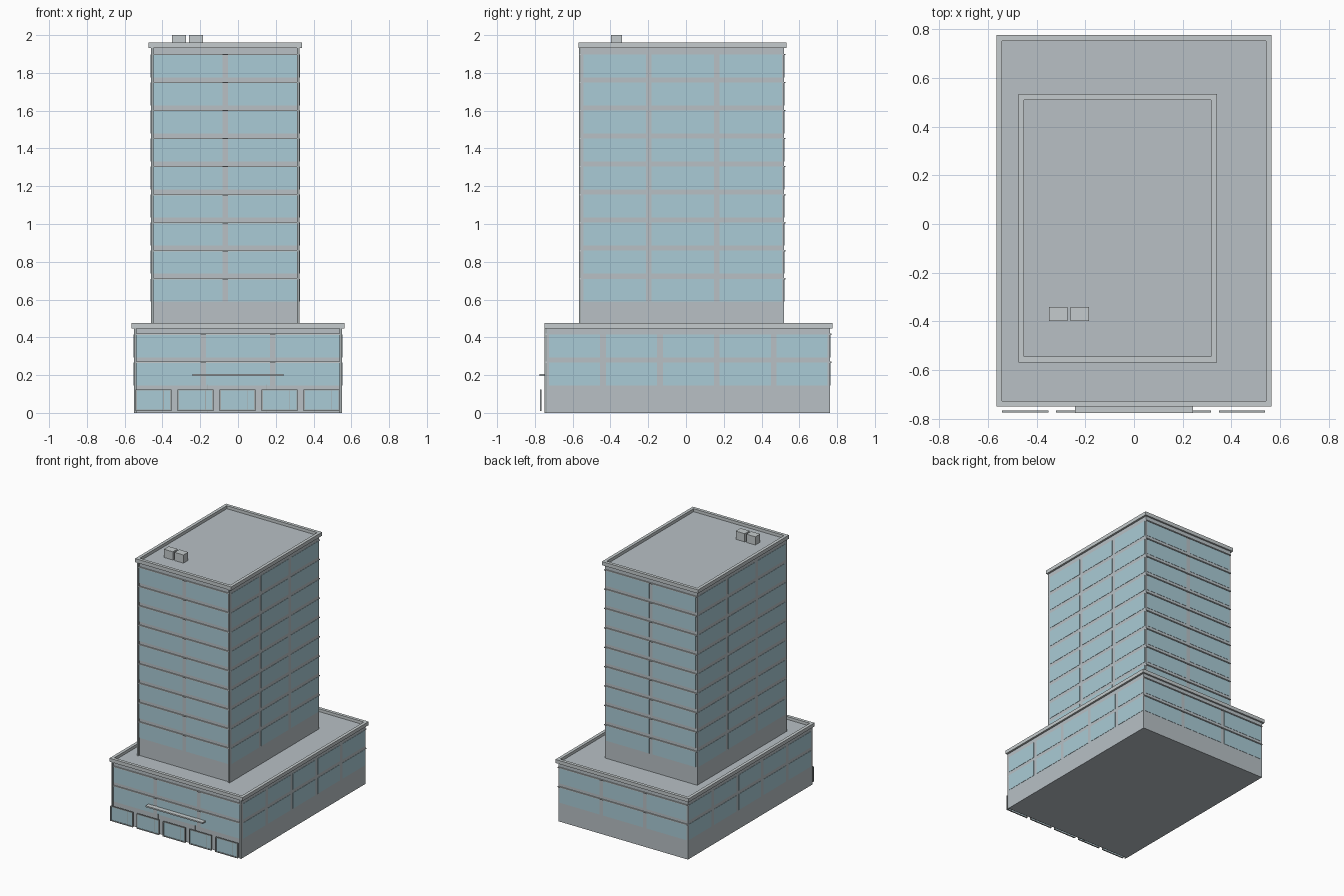
import bpy
import bmesh
from mathutils import Vector

if "Cube" in bpy.data.objects:
    bpy.data.objects.remove(bpy.data.objects["Cube"])


def material(name, rgb):
    m = bpy.data.materials.new(name)
    m.diffuse_color = (*rgb, 1)
    m.use_nodes = True
    m.node_tree.nodes["Principled BSDF"].inputs["Base Color"].default_value = m.diffuse_color
    return m


WALL = material("wall_grey", (0.48, 0.53, 0.56))
GLASS = material("window_blue", (0.40, 0.60, 0.67))
TRIM = material("trim_grey", (0.56, 0.60, 0.61))
DARK = material("frame_grey", (0.38, 0.42, 0.43))


def boxes(name, bounds, mat):
    """One object made of boxes, each given as x0, x1, y0, y1, z0, z1."""
    bm = bmesh.new()
    for x0, x1, y0, y1, z0, z1 in bounds:
        verts = bmesh.ops.create_cube(bm, size=1)["verts"]
        bmesh.ops.scale(bm, verts=verts, vec=(x1 - x0, y1 - y0, z1 - z0))
        bmesh.ops.translate(bm, verts=verts, vec=Vector((x0 + x1, y0 + y1, z0 + z1)) / 2)
    mesh = bpy.data.meshes.new(name)
    bm.to_mesh(mesh)
    bm.free()
    mesh.materials.append(mat)
    ob = bpy.data.objects.new(name, mesh)
    bpy.context.collection.objects.link(ob)
    return ob


def parapet(name, x0, x1, y0, y1, z0, z1, t):
    """Square-section rim mitred round a roof."""
    bm = bmesh.new()
    rings = []
    for d, z in ((0, z0), (0, z1), (t, z1), (t, z0)):
        rings.append([bm.verts.new(p) for p in (
            (x0 + d, y0 + d, z), (x1 - d, y0 + d, z),
            (x1 - d, y1 - d, z), (x0 + d, y1 - d, z))])
    for i in range(4):
        a, b = rings[i], rings[(i + 1) % 4]
        for j in range(4):
            k = (j + 1) % 4
            bm.faces.new((a[j], a[k], b[k], b[j]))
    bmesh.ops.recalc_face_normals(bm, faces=bm.faces)
    mesh = bpy.data.meshes.new(name)
    bm.to_mesh(mesh)
    bm.free()
    mesh.materials.append(TRIM)
    bpy.context.collection.objects.link(bpy.data.objects.new(name, mesh))


def columns(a, b, n, gap=0.03, edge=0.012):
    """Start and end of n equal bays between a and b."""
    w = (b - a - 2 * edge - (n - 1) * gap) / n
    return [(a + edge + i * (w + gap), a + edge + i * (w + gap) + w) for i in range(n)]


def block(name, x0, x1, y0, y1, z0, z1, top, tops, nx, ny):
    boxes(name + "_walls", [(x0, x1, y0, y1, z0, z1)], WALL)
    parapet(name + "_parapet", x0 - 0.015, x1 + 0.015, y0 - 0.013, y1 + 0.013,
            z1 - 0.005, top, 0.024)
    # Window panes on all four sides
    e, h = 0.002, 0.121
    panes, ledges = [], []
    for z in tops:
        for a, b in columns(x0, x1, nx):
            panes += [(a, b, y0 - e, y0 + e, z - h, z), (a, b, y1 - e, y1 + e, z - h, z)]
        for a, b in columns(y0, y1, ny):
            panes += [(x0 - e, x0 + e, a, b, z - h, z), (x1 - e, x1 + e, a, b, z - h, z)]
        # Thin floor ledges on front and back
        ledges += [(x0, x1, y0 - 0.008, y0, z - 0.003, z + 0.004),
                   (x0, x1, y1, y1 + 0.008, z - 0.003, z + 0.004)]
    boxes(name + "_windows", panes, GLASS)
    boxes(name + "_floor_ledges", ledges, TRIM)
    # Slim corner posts on the front
    boxes(name + "_corner_posts", [(x, x + 0.012, y0 - 0.012, y0, z0, z1)
                                   for x in (x0, x1 - 0.012)], DARK)


# Podium and tower
block("podium", -0.55, 0.55, -0.737, 0.762, 0, 0.453, 0.475, [0.267, 0.415], 3, 5)
block("tower", -0.46, 0.325, -0.555, 0.52, 0.45, 1.937, 1.96,
      [0.71 + 0.1484 * i for i in range(9)], 2, 3)

# Roof units
boxes("roof_units", [(x, x + 0.076, -0.398, -0.34, 1.93, 2.0) for x in (-0.35, -0.26)], TRIM)

# Entrance canopy with two hangers
boxes("canopy", [(-0.242, 0.242, -0.775, -0.735, 0.196, 0.206)], TRIM)
boxes("canopy_hangers", [(x - 0.002, x + 0.002, -0.743, -0.737, 0.0, 0.15)
                         for x in (-0.16, 0.152)], DARK)

# Shopfront bays: glass, frame and door mullion
glass, frame = [], []
for i in range(5):
    a = -0.542 + i * 0.2225
    b, z0, z1, t = a + 0.19, 0.01, 0.125, 0.007
    glass.append((a + t, b - t, -0.770, -0.767, z0 + t, z1 - t))
    frame += [(a, b, -0.774, -0.765, z0, z0 + t), (a, b, -0.774, -0.765, z1 - t, z1),
              (a, a + t, -0.774, -0.765, z0 + t, z1 - t),
              (b - t, b, -0.774, -0.765, z0 + t, z1 - t),
              (a + 0.146, a + 0.15, -0.772, -0.766, z0 + t, z1 - t)]
boxes("shopfront_glass", glass, GLASS)
boxes("shopfront_frames", frame, DARK)
